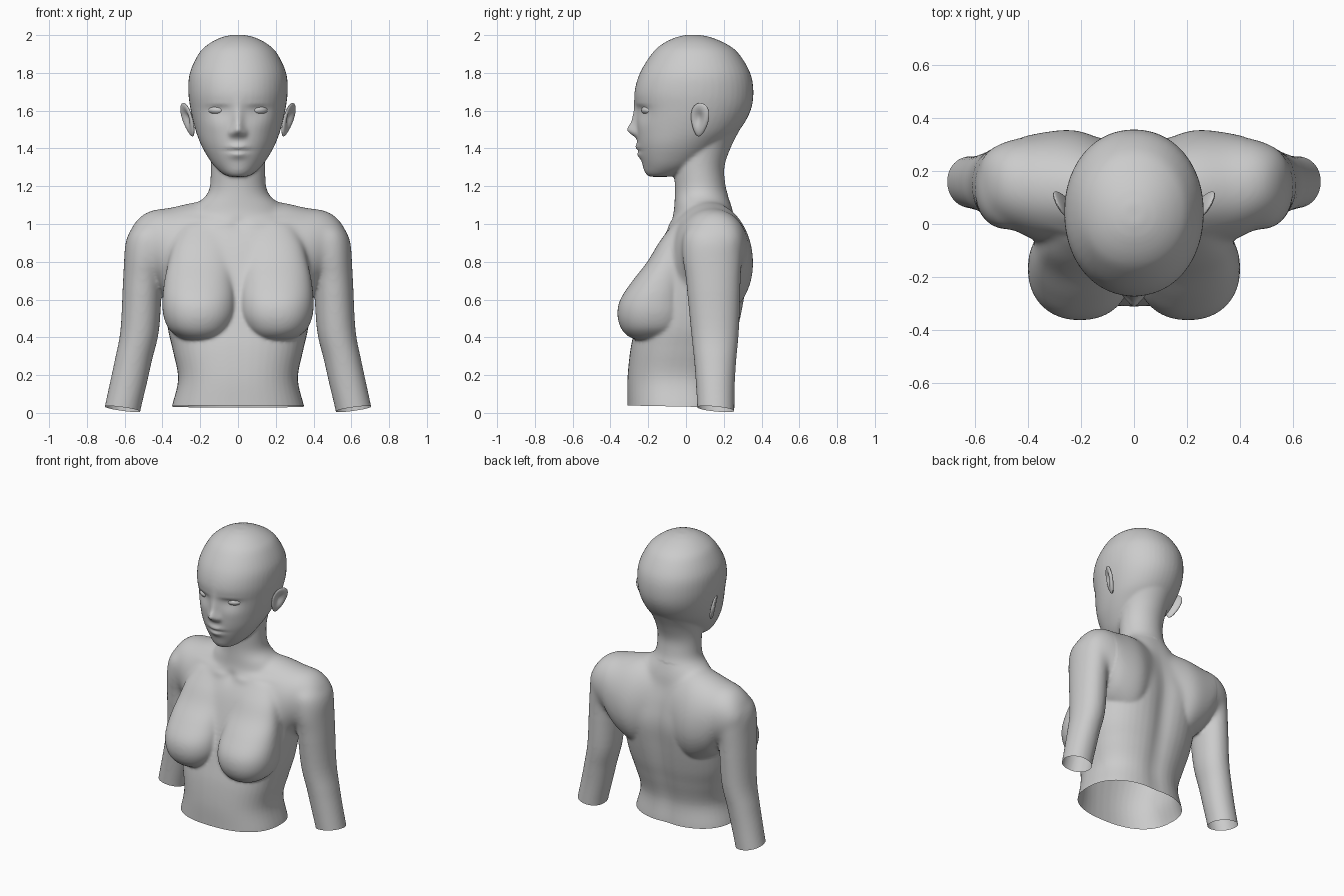
import bpy, bmesh
from math import sin, cos, pi, exp, radians
from mathutils import Vector, Matrix

if "Cube" in bpy.data.objects:
    bpy.data.objects.remove(bpy.data.objects["Cube"])


def spline(rows, steps=5):
    """Catmull-Rom interpolation between ring parameter rows."""
    out = []
    for i in range(len(rows) - 1):
        p0, p1 = rows[max(i - 1, 0)], rows[i]
        p2, p3 = rows[i + 1], rows[min(i + 2, len(rows) - 1)]
        for s in range(steps):
            t = s / steps
            out.append([0.5 * (2 * b + (c - a) * t + (2 * a - 5 * b + 4 * c - d) * t * t
                               + (3 * b - a - 3 * c + d) * t ** 3)
                        for a, b, c, d in zip(p0, p1, p2, p3)])
    return out + [list(rows[-1])]


def loft(bm, rows, power=2.0, side=1, seg=48, sideways=False):
    """Stack of rings: z, x min, x max, y front, y back (sideways swaps z and x)."""
    rings = []
    for z, x0, x1, y0, y1 in spline(rows):
        ring = []
        for k in range(seg):
            c, s = cos(2 * pi * k / seg), sin(2 * pi * k / seg)
            px = abs(c) ** (2 / power) * (1 if c >= 0 else -1)
            py = abs(s) ** (2 / power) * (1 if s >= 0 else -1)
            x, y = (x0 + x1) / 2 + px * (x1 - x0) / 2, (y0 + y1) / 2 + py * (y1 - y0) / 2
            ring.append(bm.verts.new((side * z, y, x) if sideways else (side * x, y, z)))
        rings.append(ring)
    faces = [bm.faces.new(rings[0][::-1]), bm.faces.new(rings[-1])]
    for a, b in zip(rings, rings[1:]):
        for k in range(seg):
            n = (k + 1) % seg
            faces.append(bm.faces.new((a[k], a[n], b[n], b[k])))
    if (side < 0) != sideways:
        bmesh.ops.reverse_faces(bm, faces=faces)


def sym(rows):
    return [(z, -w, w, f, b) for z, w, f, b in rows]


bm = bmesh.new()
# torso
loft(bm, sym([(-.06, .37, -.31, .23), (.035, .35, -.31, .225), (.18, .317, -.31, .215),
              (.33, .345, -.295, .25), (.45, .372, -.27, .28), (.6, .388, -.235, .305),
              (.75, .40, -.19, .32), (.88, .40, -.145, .30), (.97, .37, -.10, .275),
              (1.03, .29, -.065, .255), (1.07, .22, -.03, .23)]), 2.4)
# neck
loft(bm, sym([(.92, .30, -.10, .27), (1.0, .28, -.085, .265), (1.06, .25, -.066, .255),
              (1.11, .215, -.062, .24), (1.15, .17, -.06, .225), (1.2, .149, -.059, .21),
              (1.3, .144, -.065, .203), (1.4, .15, -.07, .235), (1.5, .17, -.05, .285)]))
# head
loft(bm, sym([(1.25, .04, -.19, -.09), (1.262, .075, -.207, -.03), (1.3, .12, -.222, .05),
              (1.35, .157, -.24, .12), (1.42, .196, -.256, .2), (1.5, .226, -.26, .285),
              (1.6, .25, -.266, .342), (1.7, .263, -.272, .357), (1.8, .255, -.244, .340),
              (1.9, .209, -.182, .281), (1.95, .16, -.13, .22), (1.985, .096, -.062, .142),
              (2.001, .035, .0, .075)]), 2.1)
for side in (1, -1):
    # shoulder
    loft(bm, [(-.02, .5, 1.11, -.06, .27), (.12, .5, 1.12, -.09, .31), (.23, .5, 1.115, -.09, .338),
              (.36, .58, 1.086, -.066, .338), (.44, .68, 1.076, -.03, .323),
              (.50, .72, 1.052, .0, .305), (.545, .77, 1.008, .03, .28),
              (.578, .84, .95, .08, .24)], 2.1, side, sideways=True)
    # arm
    loft(bm, [(1.03, .42, .50, .07, .20), (1.0, .38, .54, .03, .26),
              (.95, .36, .579, -.01, .29), (.89, .36, .598, -.02, .298),
              (.8, .378, .604, -.017, .297), (.7, .400, .609, .0, .289),
              (.44, .418, .622, .026, .28), (.28, .455, .652, .043, .266),
              (.15, .484, .68, .053, .258), (.02, .515, .708, .06, .256),
              (-.08, .53, .73, .065, .256)], 2.1, side)
    # breast
    loft(bm, [(.385, .13, .27, -.25, -.12), (.405, .085, .32, -.305, -.05),
              (.45, .04, .37, -.345, -.0), (.52, .012, .396, -.363, .02),
              (.6, .008, .40, -.348, .02), (.7, .015, .39, -.283, .02),
              (.8, .02, .37, -.205, .02), (.9, .03, .34, -.145, .02),
              (1.0, .06, .28, -.07, .02)], 2.2, side)

mesh = bpy.data.meshes.new("bust_body")
bm.to_mesh(mesh)
bm.free()
body = bpy.data.objects.new("bust_body", mesh)
bpy.context.collection.objects.link(body)
bpy.context.view_layer.objects.active = body
body.select_set(True)

# fuse the parts into one skin
rm = body.modifiers.new("fuse", 'REMESH')
rm.mode = 'VOXEL'
rm.voxel_size = 0.009
sm = body.modifiers.new("soften", 'SMOOTH')
sm.factor = 0.5
sm.iterations = 8
for name in ("fuse", "soften"):
    bpy.ops.object.modifier_apply(modifier=name)

# extra blending around shoulders, upper chest and neck base
group = body.vertex_groups.new(name="shoulder_blend")
for v in body.data.vertices:
    z = v.co.z
    w = min(1, max(0, (z - .64) / .14)) * min(1, max(0, (1.24 - z) / .1))
    if w > 0:
        group.add([v.index], w, 'REPLACE')
sm = body.modifiers.new("blend", 'SMOOTH')
sm.factor = 0.5
sm.iterations = 50
sm.vertex_group = group.name
bpy.ops.object.modifier_apply(modifier="blend")

# face relief: x, z, x spread, spread above, spread below, forward amount
FACE = [(0, 1.51, .019, .07, .024, .030), (0, 1.492, .022, .022, .020, .030),
        (.032, 1.480, .012, .014, .012, .016),
        (.105, 1.603, .045, .024, .035, -.015), (.105, 1.634, .042, .009, .007, .005),
        (.12, 1.51, .05, .04, .05, .006),
        (0, 1.406, .036, .013, .013, .015), (0, 1.367, .030, .012, .014, .015),
        (0, 1.388, .045, .006, .006, -.009), (0, 1.285, .045, .025, .02, .006)]
# back relief: shoulder blades and spine groove
BACK = [(.22, .74, .10, .16, .2, .018), (0, .55, .05, .3, .4, -.020)]
# chest relief: collar bones and notch
CHEST = [(0, 1.0, .03, .025, .03, -.010), (.09, 1.0, .04, .014, .018, .007),
         (.2, 1.025, .07, .014, .018, .007)]


def relief(table, x, z):
    total = 0
    for cx, cz, sx, up, down, amount in table:
        dz = (z - cz) / (up if z > cz else down)
        total += amount * exp(-((abs(x) - cx) / sx) ** 2 / 2 - dz * dz / 2)
    return total


bm = bmesh.new()
bm.from_mesh(body.data)
bm.normal_update()
moves = []
for v in bm.verts:
    x, y, z = v.co
    facing = -v.normal.y
    if z > 1.255 and y < -.1 and facing > 0:
        moves.append((v, -relief(FACE, x, z) * min(1, facing * 2)))
    elif z < 1.15 and facing < 0 and y > .05 and abs(x) < .42:
        moves.append((v, relief(BACK, x, z) * min(1, -facing * 1.5)))
    elif .85 < z < 1.15 and facing > 0:
        moves.append((v, -relief(CHEST, x, z) * facing))
for v, dy in moves:
    v.co.y += dy
face_verts = [v for v in bm.verts if v.co.z > 1.26 and v.co.y < -.15]
for _ in range(2):
    bmesh.ops.smooth_vert(bm, verts=face_verts, factor=.5,
                          use_axis_x=True, use_axis_y=True, use_axis_z=True)


def cut(test, point, normal):
    """Slice off the open lower end of one limb."""
    faces = [f for f in bm.faces if test(f.calc_center_median())]
    geom = set(faces)
    for f in faces:
        geom.update(f.verts)
        geom.update(f.edges)
    bmesh.ops.bisect_plane(bm, geom=list(geom), plane_co=point, plane_no=normal,
                           clear_inner=True)


cut(lambda c: abs(c.x) < .42 and c.z < .2, (0, 0, .033), (0, .02, 1))
for side in (1, -1):
    cut(lambda c: c.x * side > .44 and c.z < .2, (side * .61, .16, .02), (-side * .14, .1, 1))
bm.to_mesh(body.data)
bm.free()
bpy.ops.object.shade_smooth()


def ball(name, loc, scale, rot, shape=None):
    """Smooth ellipsoid, optionally reshaped before placing."""
    b = bmesh.new()
    bmesh.ops.create_uvsphere(b, u_segments=32, v_segments=24, radius=1)
    if shape:
        for v in b.verts:
            shape(v)
    m = Matrix.LocRotScale(Vector(loc), rot, Vector(scale))
    bmesh.ops.transform(b, matrix=m, verts=b.verts)
    bmesh.ops.recalc_face_normals(b, faces=b.faces)
    for f in b.faces:
        f.smooth = True
    me = bpy.data.meshes.new(name)
    b.to_mesh(me)
    b.free()
    bpy.context.collection.objects.link(bpy.data.objects.new(name, me))


for side, label in ((1, "left"), (-1, "right")):
    # eye
    ball(label + "_eye", (side * .107, -.193, 1.603), (.054, .042, .027),
         Matrix.Rotation(radians(side * 24), 3, 'Z').to_quaternion())

    # ear: flattened shell with a hollow bowl and narrower lobe
    def ear_shape(v):
        r = (v.co.y + .1) ** 2 + (v.co.z - .1) ** 2
        if v.co.x * side > 0:
            v.co.x -= side * 1.3 * exp(-r / .25)
        v.co.y = v.co.y * (.85 + .25 * v.co.z) + .12 * v.co.z
    turn = Matrix.Rotation(radians(side * 15), 3, 'Y') @ Matrix.Rotation(radians(-side * 26), 3, 'Z')
    ball(label + "_ear", (side * .266, .073, 1.552), (.018, .06, .092),
         turn.to_quaternion(), ear_shape)
